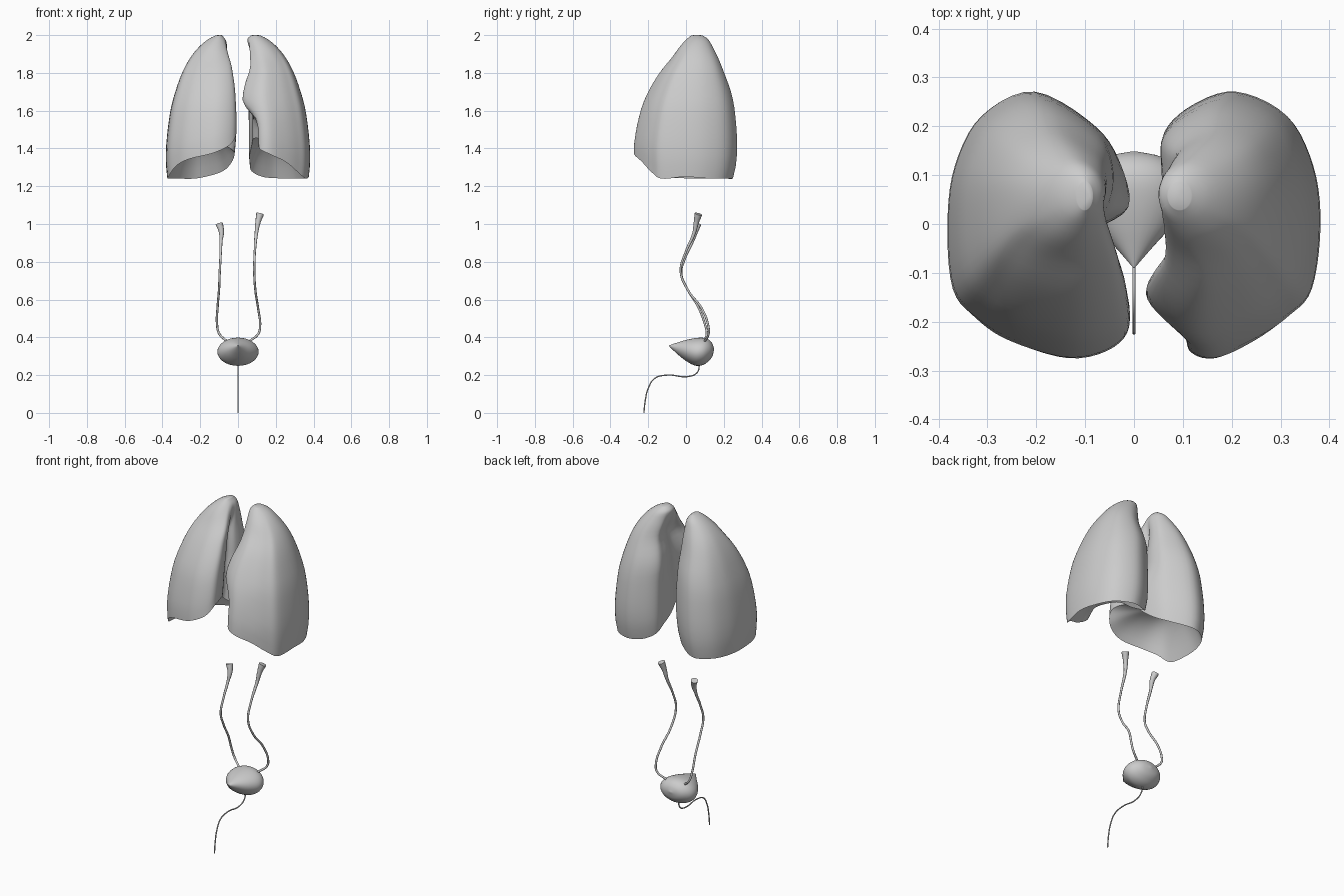
import bpy, bmesh, math
from mathutils import Vector

if "Cube" in bpy.data.objects:
    bpy.data.objects.remove(bpy.data.objects["Cube"])


def smoothstep(a, b, x):
    t = min(1, max(0, (x - a) / (b - a)))
    return t * t * (3 - 2 * t)


def table(rows, x):
    """Smooth interpolation of rows (x, a, b, ...) sorted by x."""
    if x <= rows[0][0]:
        return rows[0][1:]
    if x >= rows[-1][0]:
        return rows[-1][1:]
    i = max(k for k in range(len(rows) - 1) if rows[k][0] <= x)

    def slope(k, c):
        lo, hi = rows[max(k - 1, 0)], rows[min(k + 1, len(rows) - 1)]
        return (hi[c] - lo[c]) / (hi[0] - lo[0])
    p, q = rows[i], rows[i + 1]
    h = q[0] - p[0]
    t = (x - p[0]) / h
    return [(2*t**3 - 3*t*t + 1) * p[c] + (t**3 - 2*t*t + t) * h * slope(i, c)
            + (3*t*t - 2*t**3) * q[c] + (t**3 - t*t) * h * slope(i + 1, c)
            for c in range(1, len(p))]


def closed_spline(pts, steps):
    """Closed Catmull-Rom loop through the points."""
    out, n = [], len(pts)
    for i in range(n):
        a, b, c, d = (Vector(pts[(i + k) % n]) for k in (-1, 0, 1, 2))
        for s in range(steps):
            t = s / steps
            out.append(0.5 * (2*b + (c - a)*t + (2*a - 5*b + 4*c - d)*t*t
                              + (3*b - a - 3*c + d)*t**3))
    return out


def loft(name, rings, start, end, angle):
    """Skin a list of equal rings, closed with a fan at both ends."""
    bm = bmesh.new()
    vs = [[bm.verts.new(p) for p in r] for r in rings]
    n = len(vs[0])
    for a, b in zip(vs, vs[1:]):
        for j in range(n):
            bm.faces.new((a[j], a[(j + 1) % n], b[(j + 1) % n], b[j]))
    for ring, tip in ((vs[0], start), (vs[-1], end)):
        v = bm.verts.new(tip)
        for j in range(n):
            bm.faces.new((ring[j], ring[(j + 1) % n], v))
    bmesh.ops.recalc_face_normals(bm, faces=bm.faces)
    me = bpy.data.meshes.new(name)
    bm.to_mesh(me)
    bm.free()
    ob = bpy.data.objects.new(name, me)
    bpy.context.collection.objects.link(ob)
    smooth(ob, angle)


def smooth(ob, angle):
    bpy.ops.object.select_all(action='DESELECT')
    ob.select_set(True)
    bpy.context.view_layer.objects.active = ob
    bpy.ops.object.shade_smooth_by_angle(angle=math.radians(angle))


# z: lateral |x|, front y, back y (shared by both lungs)
OUTER = [(1.24, .374, -.262, .248), (1.31, .381, -.27, .264), (1.42, .38, -.274, .271),
         (1.6, .358, -.24, .258), (1.7, .332, -.2, .238), (1.8, .296, -.14, .202),
         (1.88, .253, -.077, .17), (1.94, .204, -.033, .14), (1.98, .155, .005, .115),
         (2.0, .115, .03, .085)]


def lung(name, side, medial, plan, low_plan, peak):
    upper, lower = closed_spline(plan, 5), closed_spline(low_plan, 5)

    def point(j, z):
        lat, y0, y1 = table(OUTER, z)
        med = table(medial, z)[0]
        uv = lower[j].lerp(upper[j], smoothstep(1.52, 1.66, z))
        # plan becomes an ellipse toward the apex
        d = Vector((uv.x - .5, uv.y - .5)).normalized() * .5
        w = smoothstep(1.82, 2.0, z)
        u, v = uv.x * (1 - w) + (d.x + .5) * w, uv.y * (1 - w) + (d.y + .5) * w
        return Vector((side * (med + (lat - med) * u), y0 + (y1 - y0) * v, z))

    idx = range(len(upper))
    rim = [point(j, lower[j].z) for j in idx]
    centre = Vector((side * .2, .01, peak))
    rings = []
    # hollow underside
    for k in range(1, 11):
        r = k / 11
        rings.append([Vector((*centre.lerp(p, r).xy, peak + (p.z - peak) * r**2.8)) for p in rim])
    # outer wall from the rim to the apex
    for k in range(25):
        t = 1 - (1 - k / 24)**2
        rings.append([point(j, p.z + (1.999 - p.z) * t) for j, p in enumerate(rim)])
    loft(name, rings, centre, (side * .09, .057, 2.0), 55)


# plan points: medial-lateral 0..1, front-back 0..1, lower rim height
front_l = [(1, .5, 1.242), (.97, .26, 1.255), (.84, .15, 1.31), (.65, .065, 1.345),
           (.32, 0, 1.375), (.08, .04, 1.42), (0, .13, 1.48), (.07, .31, 1.48)]
back_l = [(.19, .87, 1.27), (.52, 1, 1.242), (.81, .91, 1.24), (.96, .72, 1.24)]
plan_l = front_l + [(.21, .46, 1.42), (.11, .56, 1.36), (.09, .72, 1.31)] + back_l
low_l = front_l + [(.19, .46, 1.43), (.01, .56, 1.38), (.05, .72, 1.31)] + back_l
lung("lung_a", -1, [(1.24, .045), (1.35, .02), (1.5, .008), (1.7, .015), (1.8, .028),
                    (1.9, .045), (1.97, .062), (2.0, .085)], plan_l, low_l, 1.47)

# second lung has a notch low on its front inner edge
tail = [(.1, .72, 1.32), (.11, .85, 1.28), (.27, .95, 1.25), (.52, 1, 1.242),
        (.81, .91, 1.24), (.96, .72, 1.242)]
head = [(1, .5, 1.25), (.95, .26, 1.24), (.82, .16, 1.275), (.63, .07, 1.33)]
plan_r = head + [(.35, 0, 1.37), (.13, .06, 1.41), (0, .17, 1.45), (.13, .3, 1.45),
                 (.18, .45, 1.42), (.12, .6, 1.36)] + tail
low_r = head + [(.4, 0, 1.37), (.25, .03, 1.40), (.24, .13, 1.45), (.16, .3, 1.45),
                (.14, .45, 1.42), (.1, .6, 1.36)] + tail
lung("lung_b", 1, [(1.24, .04), (1.35, .025), (1.6, .025), (1.68, .025), (1.75, .04),
                   (1.83, .064), (1.92, .054), (1.98, .05), (2.0, .07)], plan_r, low_r, 1.47)

# bladder, lofted front to back: y, half width, bottom z, top z
BLADDER = [(-.088, .003, .352, .358), (-.05, .036, .315, .371), (0, .08, .275, .386),
           (.05, .107, .25, .396), (.09, .105, .254, .398), (.12, .083, .274, .388),
           (.14, .05, .3, .366), (.148, .008, .332, .342)]
rings = []
for k in range(29):
    y = .03 - .118 * math.cos(math.pi * k / 28)
    w, lo, hi = table(BLADDER, y)
    rings.append([(w * math.cos(a), y, (lo + hi) / 2 + (hi - lo) / 2 * math.sin(a))
                  for a in (math.tau * j / 32 for j in range(32))])
loft("bladder", rings, (0, -.09, .355), (0, .149, .337), 60)


def tube(name, pts):
    """Round tube through (x, y, z, radius) points."""
    cu = bpy.data.curves.new(name, 'CURVE')
    cu.dimensions = '3D'
    cu.bevel_depth, cu.bevel_resolution, cu.resolution_u = 1, 3, 8
    cu.use_fill_caps = True
    sp = cu.splines.new('BEZIER')
    sp.bezier_points.add(len(pts) - 1)
    for bp, (x, y, z, r) in zip(sp.bezier_points, pts):
        bp.co, bp.radius = (x, y, z), r
        bp.handle_left_type = bp.handle_right_type = 'AUTO'
    ob = bpy.data.objects.new(name, cu)
    bpy.context.collection.objects.link(ob)
    bpy.ops.object.select_all(action='DESELECT')
    ob.select_set(True)
    bpy.context.view_layer.objects.active = ob
    bpy.ops.object.convert(target='MESH')
    smooth(bpy.context.object, 50)


# ureters with funnel tops
tube("ureter_a", [(-.099, .062, 1.0, .02), (-.088, .05, .96, .014), (-.09, .035, .91, .008),
                  (-.093, -.005, .82, .006), (-.097, -.025, .74, .006), (-.1, .005, .66, .006),
                  (-.108, .065, .56, .006), (-.111, .1, .47, .006), (-.1, .11, .42, .006),
                  (-.06, .095, .38, .006)])
tube("ureter_b", [(.117, .066, 1.053, .021), (.106, .055, 1.01, .014), (.097, .042, .95, .009),
                  (.089, -.002, .85, .006), (.086, -.028, .75, .006), (.092, .01, .65, .006),
                  (.107, .085, .55, .006), (.117, .118, .46, .006), (.108, .12, .42, .006),
                  (.062, .1, .38, .006)])
# urethra
tube("urethra", [(0, .072, .26, .0035), (0, .06, .215, .0035), (0, .015, .193, .0035),
                 (0, -.1, .2, .0035), (0, -.165, .183, .0035), (0, -.2, .13, .0035),
                 (0, -.215, .07, .0035), (0, -.223, .0, .0035)])
